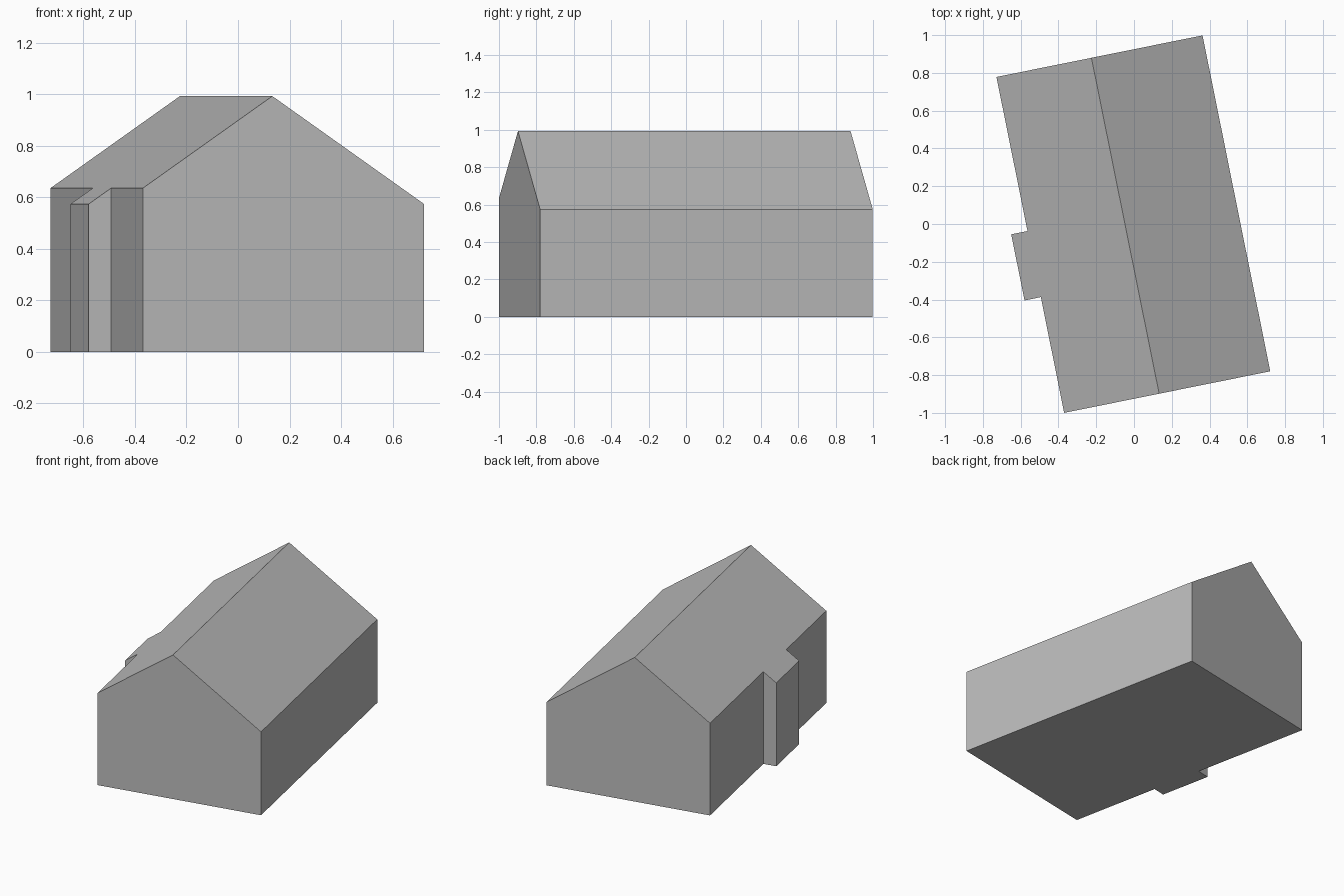
import bpy
import bmesh
import math

cube = bpy.data.objects.get("Cube")
if cube:
    bpy.data.objects.remove(cube, do_unlink=True)

grey = bpy.data.materials.new("plain grey")
grey.use_nodes = True
grey.diffuse_color = (0.5, 0.5, 0.5, 1)
grey.node_tree.nodes["Principled BSDF"].inputs["Base Color"].default_value = grey.diffuse_color

# House dimensions, measured across (u) and along (v) the ridge
TURN = math.radians(11.4)
EAVE_R, EAVE_L, BAY = 0.553, -0.56, -0.648
RIDGE_U, RIDGE_Z, PITCH = -0.047, 0.993, 0.697
HALF = 0.907
BAY_FRONT, BAY_BACK = -0.282, 0.075


def roof_height(u):
    return RIDGE_Z - PITCH * abs(u - RIDGE_U)


def build(name, polygons):
    """Make a flat-faced object from lists of points."""
    bm = bmesh.new()
    for points in polygons:
        bm.faces.new([bm.verts.new(p) for p in points])
    bmesh.ops.remove_doubles(bm, verts=bm.verts, dist=0.0001)
    mesh = bpy.data.meshes.new(name)
    bm.to_mesh(mesh)
    bm.free()
    mesh.materials.append(grey)
    obj = bpy.data.objects.new(name, mesh)
    obj.rotation_euler.z = TURN
    bpy.context.collection.objects.link(obj)
    return obj


def ground(p):
    return (p[0], p[1], 0)


def eave(p):
    return (p[0], p[1], roof_height(p[0]))


# Footprint, counter-clockwise, with the ridge ends on the gables
ridge_front, ridge_back = (RIDGE_U, -HALF), (RIDGE_U, HALF)
right_side = [(EAVE_R, -HALF), (EAVE_R, HALF)]
bay_side = [(EAVE_L, HALF), (EAVE_L, BAY_BACK), (BAY, BAY_BACK),
            (BAY, BAY_FRONT), (EAVE_L, BAY_FRONT), (EAVE_L, -HALF)]

# Gable walls as single pentagons
front, back = right_side
gables = []
for a, ridge, b in ((bay_side[-1], ridge_front, front), (back, ridge_back, bay_side[0])):
    gables.append([ground(a), ground(b), eave(b), eave(ridge), eave(a)])

# Long walls, including the shallow bay
sides = []
for line in (right_side, bay_side):
    for a, b in zip(line, line[1:]):
        sides.append([ground(a), ground(b), eave(b), eave(a)])

# Floor closes the underside
floor = [[ground(p) for p in reversed(right_side + bay_side)]]
build("walls_and_floor", gables + sides + floor)

# Two roof slopes, the left one running on over the bay
build("roof", [[eave(p) for p in [ridge_front] + right_side + [ridge_back]],
               [eave(p) for p in [ridge_back] + bay_side + [ridge_front]]])
